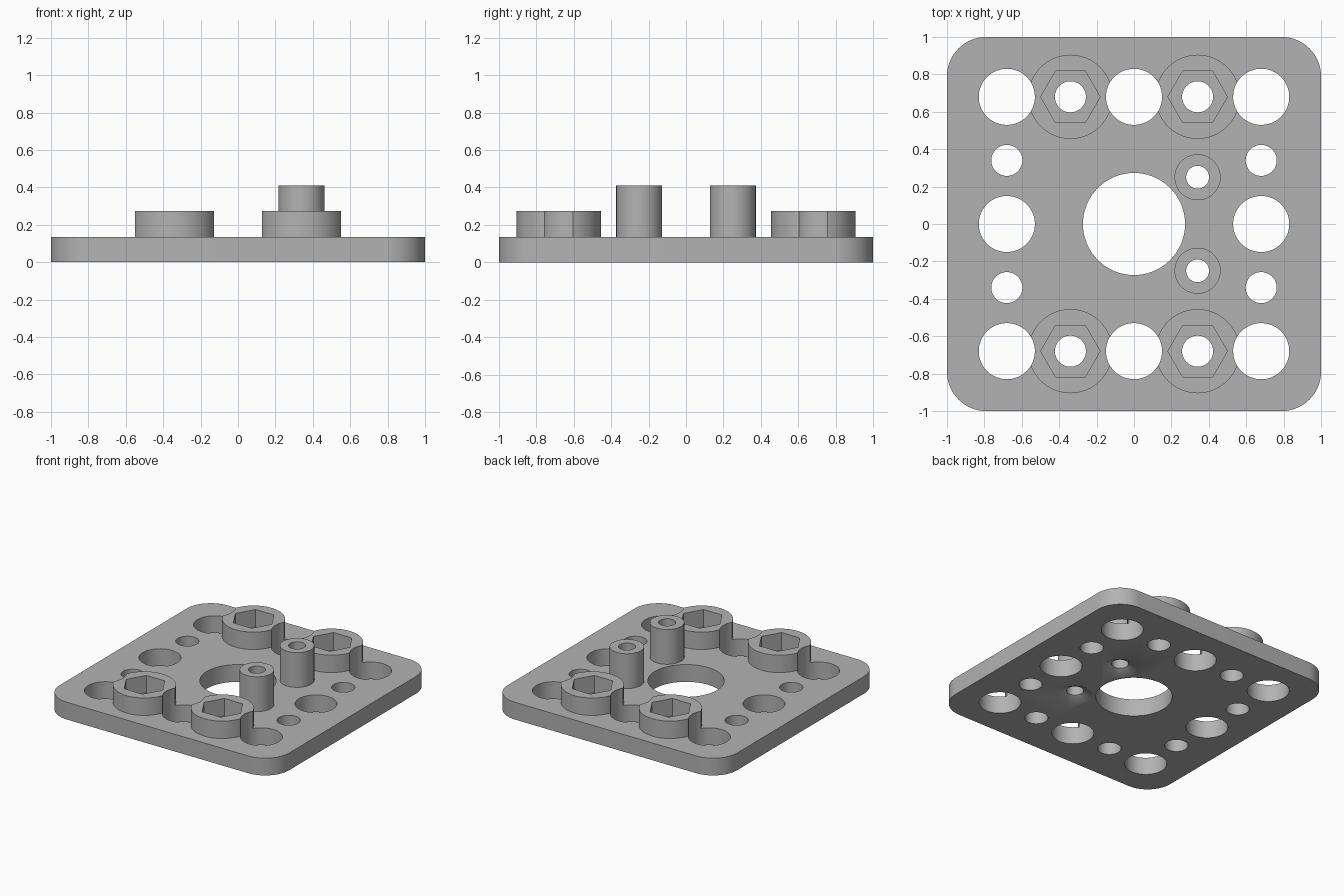
import bpy, bmesh, math

if "Cube" in bpy.data.objects:
    bpy.data.objects.remove(bpy.data.objects["Cube"])

PLATE, BOSS, POST = 0.136, 0.273, 0.41   # top heights
P, H = 0.68, 0.34                        # hole pitch and half pitch

grey = bpy.data.materials.new("grey plastic")
grey.diffuse_color = (0.45, 0.45, 0.45, 1)
grey.use_nodes = True
grey.node_tree.nodes["Principled BSDF"].inputs["Base Color"].default_value = grey.diffuse_color


def cone(name, x, y, r1, r2, z0, z1, sides=64):
    """Round or polygonal solid between two heights."""
    bm = bmesh.new()
    bmesh.ops.create_cone(bm, cap_ends=True, segments=sides, radius1=r1,
                          radius2=r2, depth=z1 - z0)
    # a six-sided solid gets its corners on the x axis
    turn = math.radians(90) if sides == 6 else 0
    for v in bm.verts:
        c, s = math.cos(turn), math.sin(turn)
        v.co = (c * v.co.x - s * v.co.y + x, s * v.co.x + c * v.co.y + y,
                v.co.z + (z0 + z1) / 2)
    if sides == 6:
        # keep two corners exactly left and right
        if not any(abs(v.co.y - y) < 1e-4 for v in bm.verts):
            for v in bm.verts:
                dx, dy = v.co.x - x, v.co.y - y
                v.co.x, v.co.y = x - dy, y + dx
    me = bpy.data.meshes.new(name)
    bm.to_mesh(me)
    bm.free()
    ob = bpy.data.objects.new(name, me)
    bpy.context.collection.objects.link(ob)
    return ob


def combine(target, tool, op):
    """Bake one boolean into the target and drop the tool."""
    mod = target.modifiers.new("bool", 'BOOLEAN')
    mod.operation, mod.solver, mod.object = op, 'EXACT', tool
    dg = bpy.context.evaluated_depsgraph_get()
    me = bpy.data.meshes.new_from_object(target.evaluated_get(dg))
    target.modifiers.clear()
    target.data = me
    bpy.data.objects.remove(tool)


def drill(x, y, r, z0=-0.1, z1=0.6):
    combine(plate, cone("drill", x, y, r, r, z0, z1), 'DIFFERENCE')


# Plate with rounded corners
bm = bmesh.new()
bmesh.ops.create_cube(bm, size=1)
for v in bm.verts:
    v.co = (v.co.x * 2, v.co.y * 2, (v.co.z + 0.5) * PLATE)
upright = [e for e in bm.edges
           if abs(e.verts[0].co.z - e.verts[1].co.z) > 0.1]
bmesh.ops.bevel(bm, geom=upright, offset=0.21, segments=16, profile=0.5,
                affect='EDGES')
mesh = bpy.data.meshes.new("mounting_plate")
bm.to_mesh(mesh)
bm.free()
plate = bpy.data.objects.new("mounting_plate", mesh)
bpy.context.collection.objects.link(plate)

bosses = [(sx * H, sy * P) for sx in (-1, 1) for sy in (-1, 1)]
posts = [(H, -0.25), (H, 0.25)]

# Nut bosses and standing posts
for x, y in bosses:
    combine(plate, cone("boss", x, y, 0.225, 0.225, 0.06, BOSS), 'UNION')
for x, y in posts:
    combine(plate, cone("post", x, y, 0.123, 0.123, 0.06, POST), 'UNION')

# Centre hole and the ring of large holes, which also bite into the bosses
drill(0, 0, 0.273)
for x in (-P, 0, P):
    for y in (-P, 0, P):
        if x or y:
            drill(x, y, 0.15)

# Small side holes
for x in (-P, P):
    for y in (-H, H):
        drill(x, y, 0.083)

# Bolt holes with hexagonal nut pockets
for x, y in bosses:
    drill(x, y, 0.083)
    combine(plate, cone("pocket", x, y, 0.159, 0.159, PLATE, 0.5, 6),
            'DIFFERENCE')

# Post bores with shallow countersinks underneath
for x, y in posts:
    drill(x, y, 0.061)
    combine(plate, cone("countersink", x, y, 0.144, 0.061, -0.01, 0.034),
            'DIFFERENCE')

plate.data.materials.clear()
plate.data.materials.append(grey)
for f in plate.data.polygons:
    f.material_index = 0

bpy.context.view_layer.objects.active = plate
plate.select_set(True)
bpy.ops.object.shade_smooth_by_angle(angle=math.radians(30))
